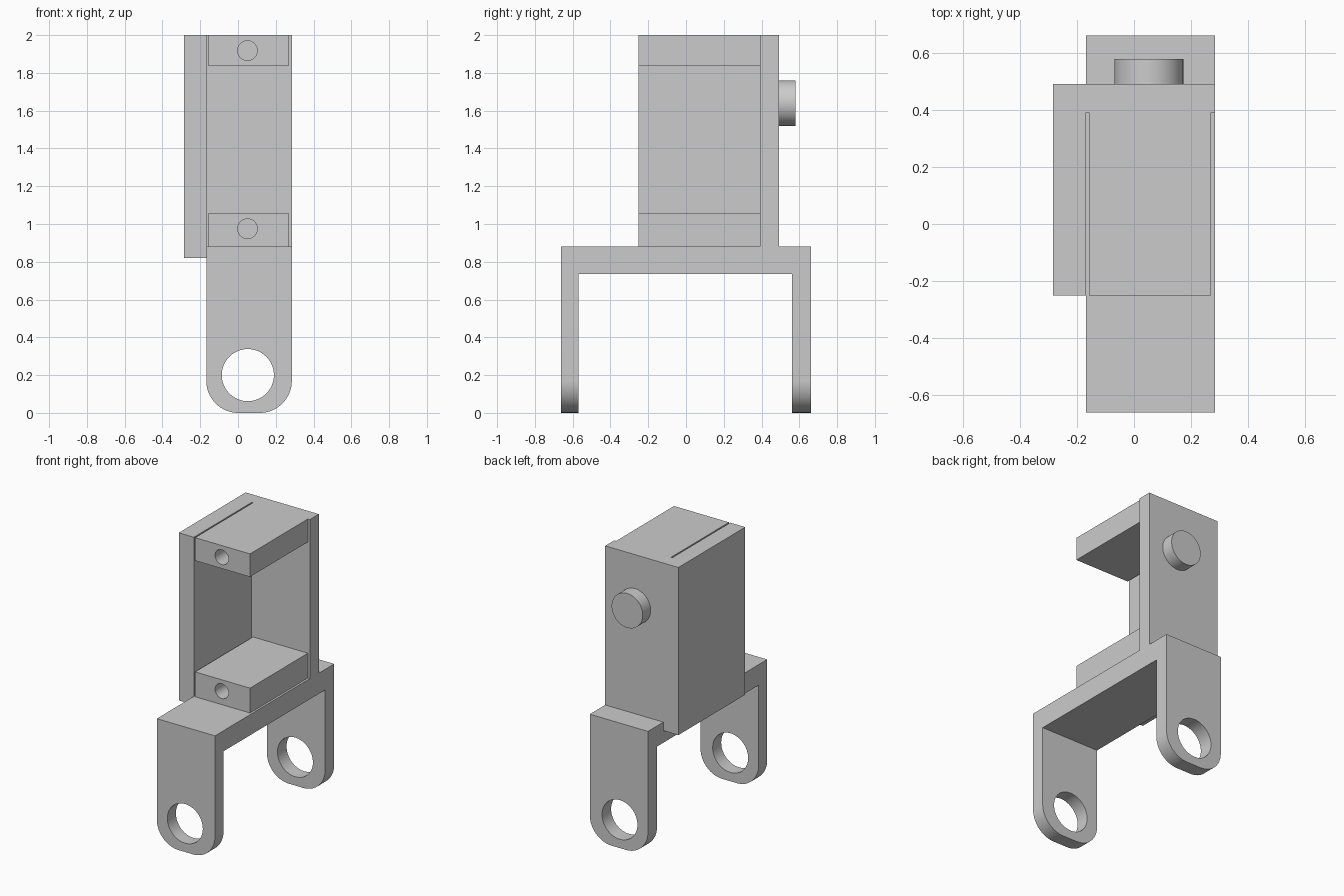
import bpy
import bmesh
import math
from mathutils import Matrix, Vector

if "Cube" in bpy.data.objects:
    bpy.data.objects.remove(bpy.data.objects["Cube"])

grey = bpy.data.materials.new("light grey")
grey.use_nodes = True
COLOUR = (0.6, 0.6, 0.6, 1)
grey.diffuse_color = COLOUR
grey.node_tree.nodes["Principled BSDF"].inputs["Base Color"].default_value = COLOUR


def make_object(name, bm):
    bmesh.ops.recalc_face_normals(bm, faces=bm.faces)
    mesh = bpy.data.meshes.new(name)
    bm.to_mesh(mesh)
    bm.free()
    mesh.materials.append(grey)
    obj = bpy.data.objects.new(name, mesh)
    bpy.context.collection.objects.link(obj)
    return obj


def extrude_profile(points, direction):
    bm = bmesh.new()
    face = bm.faces.new([bm.verts.new(p) for p in points])
    result = bmesh.ops.extrude_face_region(bm, geom=[face], use_keep_orig=True)
    verts = [v for v in result["geom"] if isinstance(v, bmesh.types.BMVert)]
    bmesh.ops.translate(bm, verts=verts, vec=Vector(direction))
    return bm


def cylinder_y(name, x, z, radius, y0, y1):
    bm = bmesh.new()
    place = Matrix.Translation((x, (y0 + y1) / 2, z)) @ Matrix.Rotation(math.pi / 2, 4, 'X')
    bmesh.ops.create_cone(bm, cap_ends=True, segments=64, radius1=radius,
                          radius2=radius, depth=y1 - y0, matrix=place)
    return make_object(name, bm)


def combine(target, other, operation):
    mod = target.modifiers.new("combine", 'BOOLEAN')
    mod.operation, mod.solver, mod.object = operation, 'EXACT', other
    bpy.context.view_layer.objects.active = target
    bpy.ops.object.modifier_apply(modifier=mod.name)
    bpy.data.objects.remove(other)


def smooth(obj):
    bpy.ops.object.select_all(action='DESELECT')
    obj.select_set(True)
    bpy.context.view_layer.objects.active = obj
    bpy.ops.object.shade_smooth_by_angle(angle=math.radians(30))


# Shared edges
LEFT, RIGHT, INNER = 0.285, -0.285, -0.168
FRONT, BACK, WALL = -0.252, 0.492, 0.392
SHELF, MID = 0.88, 0.055

# Fork: U profile swept across, with rounded leg tips and pin holes
outline = [(-0.663, 0), (-0.663, SHELF), (0.663, SHELF), (0.663, 0),
           (0.562, 0), (0.562, 0.735), (-0.568, 0.735), (-0.568, 0)]
bm = extrude_profile([(INNER, y, z) for y, z in outline], (LEFT - INNER, 0, 0))
tips = [e for e in bm.edges
        if all(v.co.z < 0.001 for v in e.verts)
        and abs(e.verts[0].co.x - e.verts[1].co.x) < 0.001]
bmesh.ops.bevel(bm, geom=tips, offset=0.17, offset_type='OFFSET',
                segments=16, profile=0.5, affect='EDGES')
bracket = make_object("fork_bracket", bm)
combine(bracket, cylinder_y("pin_cutter", MID - 0.003, 0.2, 0.138, -1, 1), 'DIFFERENCE')

# Upright housing: back wall and side wall in one L profile
corner = [(RIGHT, FRONT), (INNER, FRONT), (INNER, WALL), (LEFT, WALL),
          (LEFT, BACK), (RIGHT, BACK)]
housing = make_object("upright_housing", extrude_profile(
    [(x, y, 0.82) for x, y in corner], (0, 0, 1.18)))
combine(bracket, housing, 'UNION')
bracket.name = "bracket_and_housing"
merge = bracket.modifiers.new("merge flat faces", 'DECIMATE')
merge.decimate_type, merge.angle_limit = 'DISSOLVE', math.radians(1)
bpy.ops.object.modifier_apply(modifier=merge.name)
smooth(bracket)

# Mounting blocks with blind screw holes
for name, bottom, top, hole in (("lower_block", SHELF, 1.055, 0.975),
                                ("upper_block", 1.838, 2.0, 1.918)):
    base = [(x, y, bottom) for x, y in
            ((-0.158, FRONT), (0.27, FRONT), (0.27, WALL), (-0.158, WALL))]
    block = make_object(name, extrude_profile(base, (0, 0, top - bottom)))
    combine(block, cylinder_y("screw_cutter", MID - 0.005, hole, 0.052,
                              FRONT - 0.1, FRONT + 0.3), 'DIFFERENCE')
    smooth(block)

# Round boss on the back wall
smooth(cylinder_y("rear_boss", MID - 0.003, 1.64, 0.121, BACK, 0.58))
